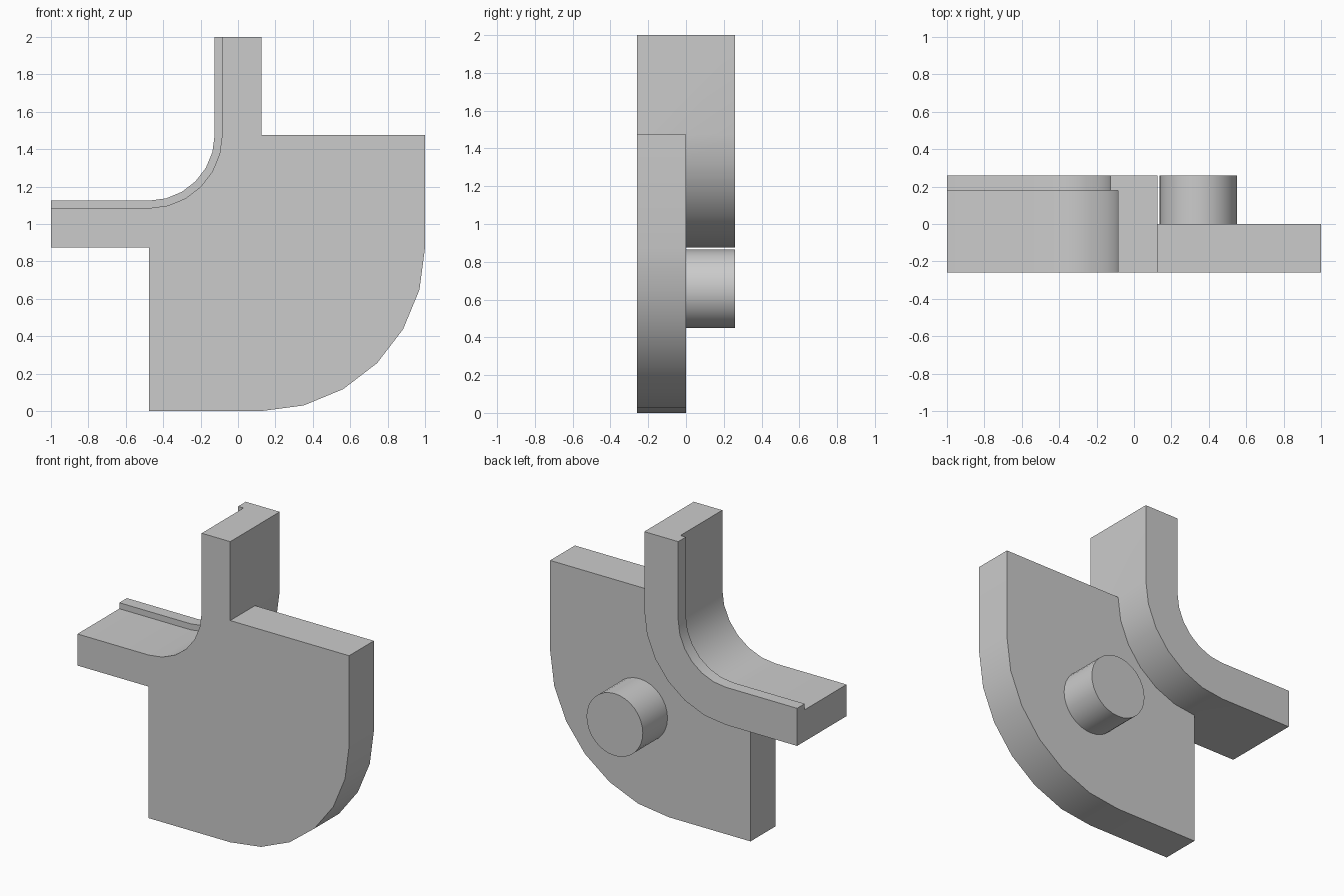
import bpy, bmesh
from math import sin, cos, pi, radians
from mathutils import Vector

cube = bpy.data.objects.get("Cube")
if cube:
    bpy.data.objects.remove(cube)

grey = bpy.data.materials.new("plain grey")
grey.use_nodes = True
colour = (0.6, 0.6, 0.6, 1)
grey.diffuse_color = colour
grey.node_tree.nodes["Principled BSDF"].inputs["Base Color"].default_value = colour

HALF = 0.26            # half of the rail's width
LIP_Y = 0.18           # where the lip starts
BEND = (-0.475, 1.475)  # centre of the rail's bend, as x and z
OUTER, INNER, LIP = 0.6, 0.39, 0.35
STEPS = 6              # facets in each quarter turn


def arc(cx, cz, radius):
    """Quarter turn from straight down to straight right."""
    return [(cx + radius * sin(i * pi / 2 / STEPS),
             cz - radius * cos(i * pi / 2 / STEPS)) for i in range(STEPS + 1)]


def rail_line(radius):
    """One long edge of the rail: straight, bend, straight."""
    bend = arc(*BEND, radius)
    return [(-1, bend[0][1])] + bend + [(bend[-1][0], 2)]


def finish(bm, name):
    bmesh.ops.recalc_face_normals(bm, faces=bm.faces[:])
    mesh = bpy.data.meshes.new(name)
    bm.to_mesh(mesh)
    bm.free()
    obj = bpy.data.objects.new(name, mesh)
    bpy.context.collection.objects.link(obj)
    mesh.materials.append(grey)
    bpy.ops.object.select_all(action="DESELECT")
    obj.select_set(True)
    bpy.context.view_layer.objects.active = obj
    bpy.ops.object.shade_smooth_by_angle(angle=radians(30))
    return obj


bm = bmesh.new()

# Rail: a stepped section carried along the bend
section = [(OUTER, -HALF), (OUTER, 0), (OUTER, HALF),
           (LIP, HALF), (LIP, LIP_Y), (INNER, LIP_Y), (INNER, -HALF)]
lines = [[bm.verts.new((x, y, z)) for x, z in rail_line(r)] for r, y in section]
for a, b in zip(lines, lines[1:] + lines[:1]):
    for i in range(len(a) - 1):
        bm.faces.new((a[i], a[i + 1], b[i + 1], b[i]))
for end in (0, -1):
    bm.faces.new([line[end] for line in lines])

# Plate: rounded corner outside, hollow edge against the rail
outline = [(BEND[0], 0)] + arc(0.125, 0.875, 0.875) + [(1, BEND[1])]
outline += arc(*BEND, OUTER)[::-1]
front = bm.faces.new([bm.verts.new((x, -HALF, z)) for x, z in outline])
extruded = bmesh.ops.extrude_face_region(bm, geom=[front], use_keep_orig=True)
moved = [v for v in extruded["geom"] if isinstance(v, bmesh.types.BMVert)]
bmesh.ops.translate(bm, verts=moved, vec=(0, HALF, 0))

# Weld plate and rail, and drop the walls enclosed between them
bmesh.ops.remove_doubles(bm, verts=bm.verts[:], dist=0.0005)
bend_centre = Vector((BEND[0], 0, BEND[1]))


def enclosed(face):
    return all(v.co.y < 0.001 and v.co.x > BEND[0] - 0.001
               and v.co.z < BEND[1] + 0.001
               and abs((Vector((v.co.x, 0, v.co.z)) - bend_centre).length - OUTER) < 0.001
               for v in face.verts)


bmesh.ops.delete(bm, geom=[f for f in bm.faces if enclosed(f)], context="FACES")
bmesh.ops.recalc_face_normals(bm, faces=bm.faces[:])
bmesh.ops.dissolve_limit(bm, angle_limit=radians(1),
                         verts=bm.verts[:], edges=bm.edges[:])
finish(bm, "plate_with_curved_rail")

# Peg on the back of the plate
bm = bmesh.new()
bmesh.ops.create_cone(bm, cap_ends=True, segments=32, radius1=0.207,
                      radius2=0.207, depth=HALF)
peg = finish(bm, "back_peg")
peg.rotation_euler.x = pi / 2
peg.location = (0.343, HALF / 2, 0.657)
